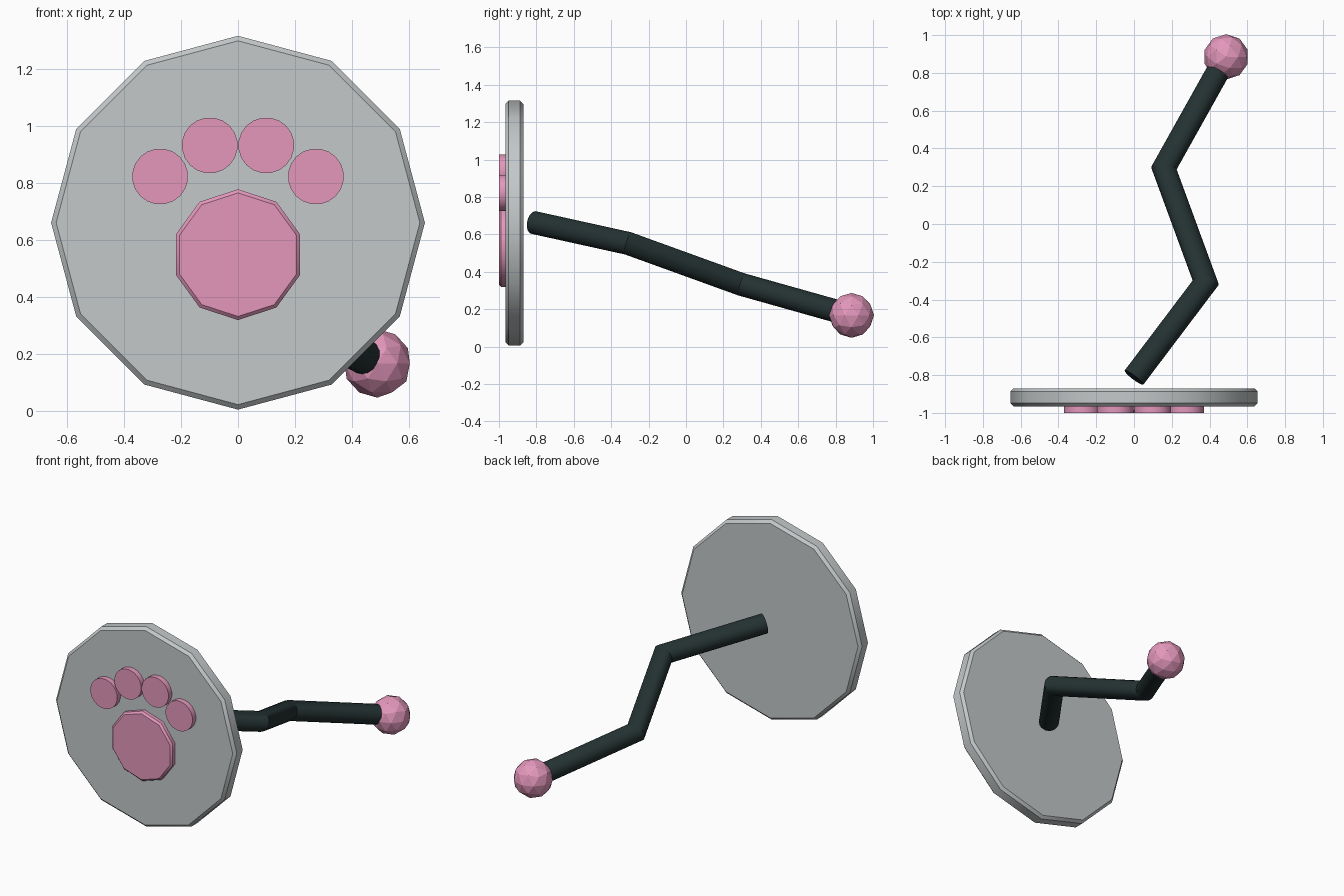
import bpy
import bmesh
import math
from mathutils import Matrix, Vector

cube = bpy.data.objects.get("Cube")
if cube:
    bpy.data.objects.remove(cube, do_unlink=True)


def make_material(name, rgb):
    mat = bpy.data.materials.new(name)
    mat.use_nodes = True
    mat.diffuse_color = (*rgb, 1)
    mat.node_tree.nodes["Principled BSDF"].inputs["Base Color"].default_value = (*rgb, 1)
    return mat


GREY = make_material("pale grey", (0.55, 0.58, 0.59))
PINK = make_material("pink", (0.77, 0.31, 0.50))
DARK = make_material("dark green grey", (0.018, 0.032, 0.032))


def finish(bm, name, mat, smooth_angle=None):
    bmesh.ops.recalc_face_normals(bm, faces=bm.faces)
    mesh = bpy.data.meshes.new(name)
    bm.to_mesh(mesh)
    bm.free()
    mesh.materials.append(mat)
    obj = bpy.data.objects.new(name, mesh)
    bpy.context.collection.objects.link(obj)
    if smooth_angle:
        mesh.shade_smooth()
        mesh.set_sharp_from_angle(angle=math.radians(smooth_angle))
    return obj


def prism(name, mat, sides, radius, x, z, front, back, bevel=0.0, turn=0.0):
    """Flat polygon plate facing the front, with optional chamfered rims."""
    bm = bmesh.new()
    place = (Matrix.Translation((x, (front + back) / 2, z))
             @ Matrix.Rotation(math.pi / 2, 4, 'X')
             @ Matrix.Rotation(turn, 4, 'Z'))
    bmesh.ops.create_cone(bm, cap_ends=True, segments=sides, radius1=radius,
                          radius2=radius, depth=back - front, matrix=place)
    if bevel:
        rims = [e for e in bm.edges if any(len(f.verts) > 4 for f in e.link_faces)]
        bmesh.ops.bevel(bm, geom=rims, offset=bevel, segments=1, affect='EDGES')
    return finish(bm, name, mat, 38)


# Round plate
prism("plate", GREY, 12, 0.655, 0, 0.66, -0.965, -0.87, bevel=0.017)

# Paw pads, sunk into the plate
prism("palm_pad", PINK, 10, 0.229, 0, 0.548, -1.0, -0.9, bevel=0.012)
for side, sign in (("left", 1), ("right", -1)):
    for part, x, z in (("inner", 0.099, 0.931), ("outer", 0.273, 0.822)):
        prism(f"{side}_{part}_toe_pad", PINK, 20, 0.098, sign * x, z,
              -1.0, -0.9, turn=math.pi / 20)


def mitred_rod(name, mat, points, radius, sides):
    """Bent rod whose straight sections meet on mitre planes."""
    pts = [Vector(p) for p in points]
    dirs = [(b - a).normalized() for a, b in zip(pts, pts[1:])]
    across = dirs[0].cross(Vector((0, 0, 1))).normalized()
    up = across.cross(dirs[0])
    bm = bmesh.new()
    ring = []
    for i in range(sides):
        a = 2 * math.pi * i / sides
        ring.append(pts[0] + radius * (across * math.cos(a) + up * math.sin(a)))
    rings = [[bm.verts.new(v) for v in ring]]
    for k, d in enumerate(dirs):
        last = k == len(dirs) - 1
        normal = d if last else (d + dirs[k + 1]).normalized()
        ring = [v + d * ((pts[k + 1] - v).dot(normal) / d.dot(normal)) for v in ring]
        rings.append([bm.verts.new(v) for v in ring])
    for low, high in zip(rings, rings[1:]):
        for i in range(sides):
            j = (i + 1) % sides
            bm.faces.new((low[i], low[j], high[j], high[i]))
    bm.faces.new(rings[0])
    bm.faces.new(rings[-1])
    return finish(bm, name, mat, 30)


# Crooked tail
tip = (0.488, 0.885, 0.167)
mitred_rod("tail_rod", DARK,
           [(0, -0.813, 0.663), (0.38, -0.31, 0.552), (0.158, 0.295, 0.333), tip],
           0.062, 16)

# Faceted ball on the tail tip
bm = bmesh.new()
bmesh.ops.create_icosphere(bm, subdivisions=2, radius=0.12,
                           matrix=Matrix.Translation(tip))
finish(bm, "tail_ball", PINK)
